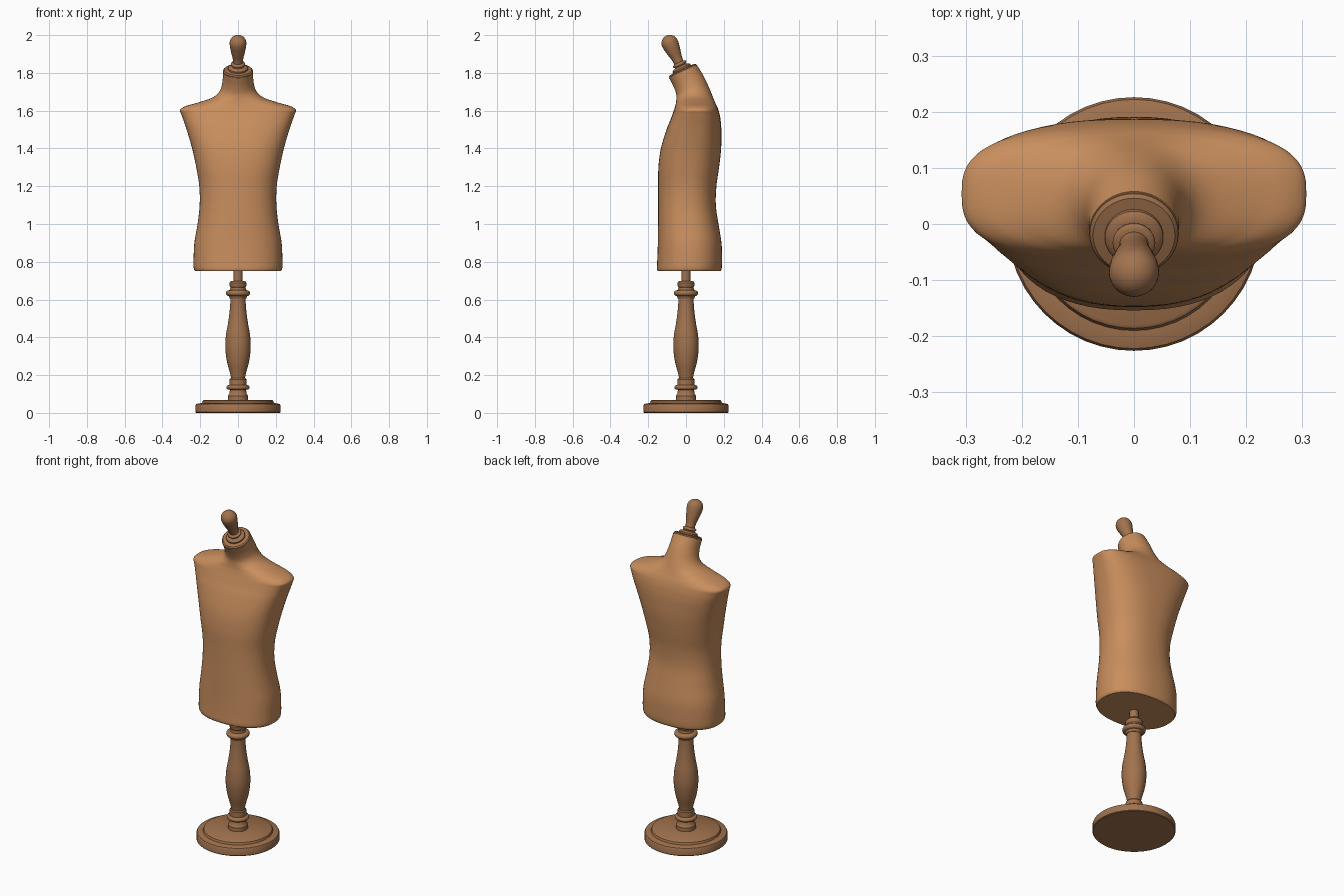
import bpy, bmesh, math
from mathutils import Vector

cube = bpy.data.objects.get("Cube")
if cube:
    bpy.data.objects.remove(cube, do_unlink=True)


def make_material(name, colour):
    mat = bpy.data.materials.new(name)
    mat.use_nodes = True
    mat.diffuse_color = colour
    bsdf = next(n for n in mat.node_tree.nodes if n.type == 'BSDF_PRINCIPLED')
    bsdf.inputs["Base Color"].default_value = colour
    bsdf.inputs["Roughness"].default_value = 0.7
    return mat


fabric = make_material("tan fabric", (0.58, 0.27, 0.11, 1))
wood = make_material("brown wood", (0.36, 0.17, 0.075, 1))


def spline(rows, steps):
    """Catmull-Rom interpolation through rows of numbers."""
    pts = [Vector(r) for r in rows]
    pts = [pts[0] * 2 - pts[1]] + pts + [pts[-1] * 2 - pts[-2]]
    out = []
    for a, b, c, d in zip(pts, pts[1:], pts[2:], pts[3:]):
        for i in range(steps):
            t = i / steps
            out.append(0.5 * (2 * b + (c - a) * t + (2 * a - 5 * b + 4 * c - d) * t ** 2
                              + (3 * b - a - 3 * c + d) * t ** 3))
    return out + [pts[-2]]


def loft(name, rings, mat):
    """Skin a stack of closed rings and cap both ends."""
    bm = bmesh.new()
    loops = [[bm.verts.new(p) for p in ring] for ring in rings]
    n = len(loops[0])
    for lo, hi in zip(loops, loops[1:]):
        for i in range(n):
            j = (i + 1) % n
            bm.faces.new((lo[i], lo[j], hi[j], hi[i]))
    bm.faces.new(loops[0][::-1])
    bm.faces.new(loops[-1])
    mesh = bpy.data.meshes.new(name)
    bm.to_mesh(mesh)
    bm.free()
    mesh.materials.append(mat)
    obj = bpy.data.objects.new(name, mesh)
    bpy.context.collection.objects.link(obj)
    bpy.ops.object.select_all(action='DESELECT')
    obj.select_set(True)
    bpy.context.view_layer.objects.active = obj
    bpy.ops.object.shade_smooth_by_angle(angle=math.radians(35))
    return obj


def lathe(name, profile, steps=1, sides=48):
    """Turn a (radius, height) profile around the z axis."""
    if steps > 1:
        profile = spline(profile, steps)
    angles = [math.tau * i / sides for i in range(sides)]
    return loft(name, [[(r * math.cos(a), r * math.sin(a), z) for a in angles]
                       for r, z in profile], wood)


def bead(radius, z, half):
    """Rounded moulding as part of a profile."""
    return [(radius - half + half * math.cos(a), z + half * math.sin(a))
            for a in (math.pi * (i / 8 - 0.5) for i in range(9))]


def section(row, sides=64):
    """Superellipse ring: height, half width, front, back, tilt, roundness."""
    z, w, front, back, tilt, power = row
    mid, depth = (front + back) / 2, (back - front) / 2
    ring = []
    for i in range(sides):
        a = math.tau * i / sides
        c, s = math.cos(a), math.sin(a)
        x = math.copysign(abs(c) ** (2 / power), c)
        y = math.copysign(abs(s) ** (2 / power), s)
        ring.append((w * x, mid + depth * y, z + tilt * y))
    return ring


# Torso with shoulders and a forward-leaning neck
torso_rows = [
    (0.75, 0.227, -0.15, 0.183, 0, 2.3),
    (0.765, 0.234, -0.154, 0.189, 0, 2.3),
    (0.81, 0.235, -0.152, 0.191, 0, 2.3),
    (0.9, 0.231, -0.149, 0.188, 0, 2.3),
    (1.0, 0.214, -0.148, 0.172, 0, 2.3),
    (1.1, 0.203, -0.147, 0.158, 0, 2.3),
    (1.2, 0.205, -0.147, 0.161, 0, 2.3),
    (1.3, 0.221, -0.146, 0.175, 0, 2.4),
    (1.4, 0.243, -0.133, 0.186, 0, 2.5),
    (1.5, 0.272, -0.103, 0.187, 0, 2.7),
    (1.55, 0.289, -0.083, 0.183, 0, 2.8),
    (1.58, 0.3, -0.072, 0.178, 0, 2.8),
    (1.605, 0.306, -0.063, 0.171, 0, 2.8),
    (1.625, 0.275, -0.057, 0.163, 0, 2.6),
    (1.642, 0.215, -0.053, 0.155, 0, 2.4),
    (1.67, 0.134, -0.051, 0.142, 0.003, 2.1),
    (1.705, 0.096, -0.053, 0.124, 0.012, 2),
    (1.755, 0.082, -0.067, 0.095, 0.025, 2),
    (1.808, 0.08, -0.09, 0.058, 0.034, 2),
]
loft("torso", [section(r) for r in spline(torso_rows, 5)], fabric)

# Round base with a stepped top
lathe("base", [(0.222, 0), (0.226, 0.004), (0.226, 0.038), (0.222, 0.046), (0.21, 0.05),
               (0.19, 0.052), (0.186, 0.064), (0.18, 0.068)])

# Turned stand
lathe("lower_collar", [(0.054, 0.066), (0.054, 0.09), (0.046, 0.1), (0.043, 0.122)]
      + bead(0.061, 0.135, 0.012)
      + [(0.045, 0.148), (0.045, 0.178), (0.04, 0.184)])
lathe("baluster", [(0.036, 0.18), (0.042, 0.21), (0.058, 0.27), (0.067, 0.34),
                   (0.064, 0.41), (0.052, 0.48), (0.043, 0.55), (0.039, 0.62)], steps=5)
lathe("upper_collar", [(0.043, 0.605), (0.048, 0.616)] + bead(0.064, 0.634, 0.015)
      + [(0.042, 0.65), (0.04, 0.665), (0.046, 0.675), (0.046, 0.688), (0.038, 0.698)])
lathe("support_rod", [(0.024, 0.69), (0.024, 0.76)])

# Neck cap and turned knob, tilted with the neck
cap = lathe("neck_cap", [(0.079, -0.004), (0.079, 0.004), (0.073, 0.01), (0.052, 0.012),
                         (0.052, 0.02), (0.046, 0.026), (0.034, 0.03)])
stem = lathe("knob_stem", [(0.034, 0.028)] + bead(0.038, 0.042, 0.008) + [(0.026, 0.052)])
ball = [(0.0445 * math.cos(a), 0.164 + 0.0445 * math.sin(a))
        for a in (math.pi * i / 20 for i in range(10))]
knob = lathe("knob", spline([(0.026, 0.05), (0.028, 0.075), (0.036, 0.11),
                             (0.043, 0.145)], 4) + ball + [(0.003, 0.2085)])
for part in (cap, stem, knob):
    part.location = (0, -0.016, 1.808)
    part.rotation_euler.x = math.radians(25)
